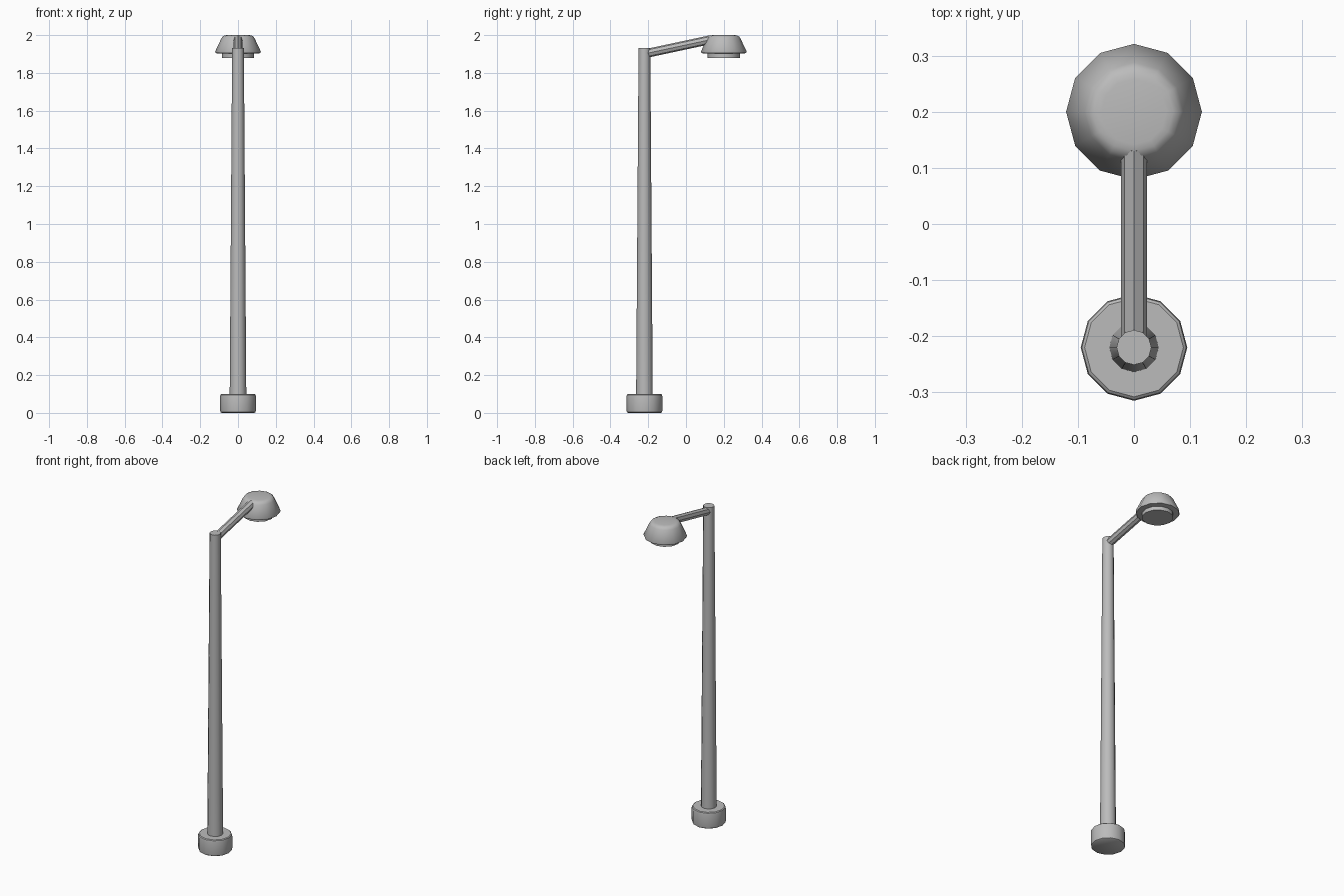
import bpy
import bmesh
from math import cos, sin, tau, radians
from mathutils import Vector

cube = bpy.data.objects.get("Cube")
if cube:
    bpy.data.objects.remove(cube, do_unlink=True)

metal = bpy.data.materials.new("grey metal")
metal.use_nodes = True
GREY = (0.5, 0.5, 0.5, 1)
metal.diffuse_color = GREY
metal.node_tree.nodes["Principled BSDF"].inputs["Base Color"].default_value = GREY


def lathe(name, profile, origin, sides=12, axis=(0, 0, 1), angle=35):
    """Closed solid of revolution from (radius, height) points, first to last."""
    bm = bmesh.new()
    rings = [[bm.verts.new((r * cos(tau * i / sides), r * sin(tau * i / sides), h))
              for i in range(sides)] for r, h in profile]
    for low, high in zip(rings, rings[1:]):
        for i in range(sides):
            j = (i + 1) % sides
            bm.faces.new((low[i], low[j], high[j], high[i]))
    bm.faces.new(rings[0][::-1])
    bm.faces.new(rings[-1])
    mesh = bpy.data.meshes.new(name)
    bm.to_mesh(mesh)
    bm.free()
    mesh.materials.append(metal)
    obj = bpy.data.objects.new(name, mesh)
    bpy.context.collection.objects.link(obj)
    obj.location = origin
    obj.rotation_euler = Vector(axis).to_track_quat("Z", "Y").to_euler()
    bpy.ops.object.select_all(action="DESELECT")
    obj.select_set(True)
    bpy.context.view_layer.objects.active = obj
    bpy.ops.object.shade_smooth_by_angle(angle=radians(angle))
    return obj


POLE_Y, HEAD_Y = -0.22, 0.2

# Foot with softened rims
lathe("base", [(0.087, 0), (0.093, 0.004), (0.095, 0.014), (0.095, 0.086),
               (0.093, 0.096), (0.088, 0.1)], (0, POLE_Y, 0))

# Tapered pole
lathe("pole", [(0.044, 0.09), (0.031, 1.933)], (0, POLE_Y, 0))

# Sloping arm from the pole into the lamp head
start, end = Vector((0, -0.21, 1.903)), Vector((0, 0.135, 1.977))
lathe("arm", [(0.0235, 0), (0.0235, (end - start).length)], start,
      sides=8, axis=end - start, angle=30)

# Lamp shade with a rounded crown
lathe("lamp_shade", [(0.108, 1.903), (0.118, 1.905), (0.121, 1.913), (0.088, 1.983),
                     (0.081, 1.993), (0.07, 1.998), (0.058, 2.0)], (0, HEAD_Y, 0), angle=50)

# Lens under the shade
lathe("lamp_lens", [(0.086, 1.88), (0.086, 1.91)], (0, HEAD_Y, 0))
